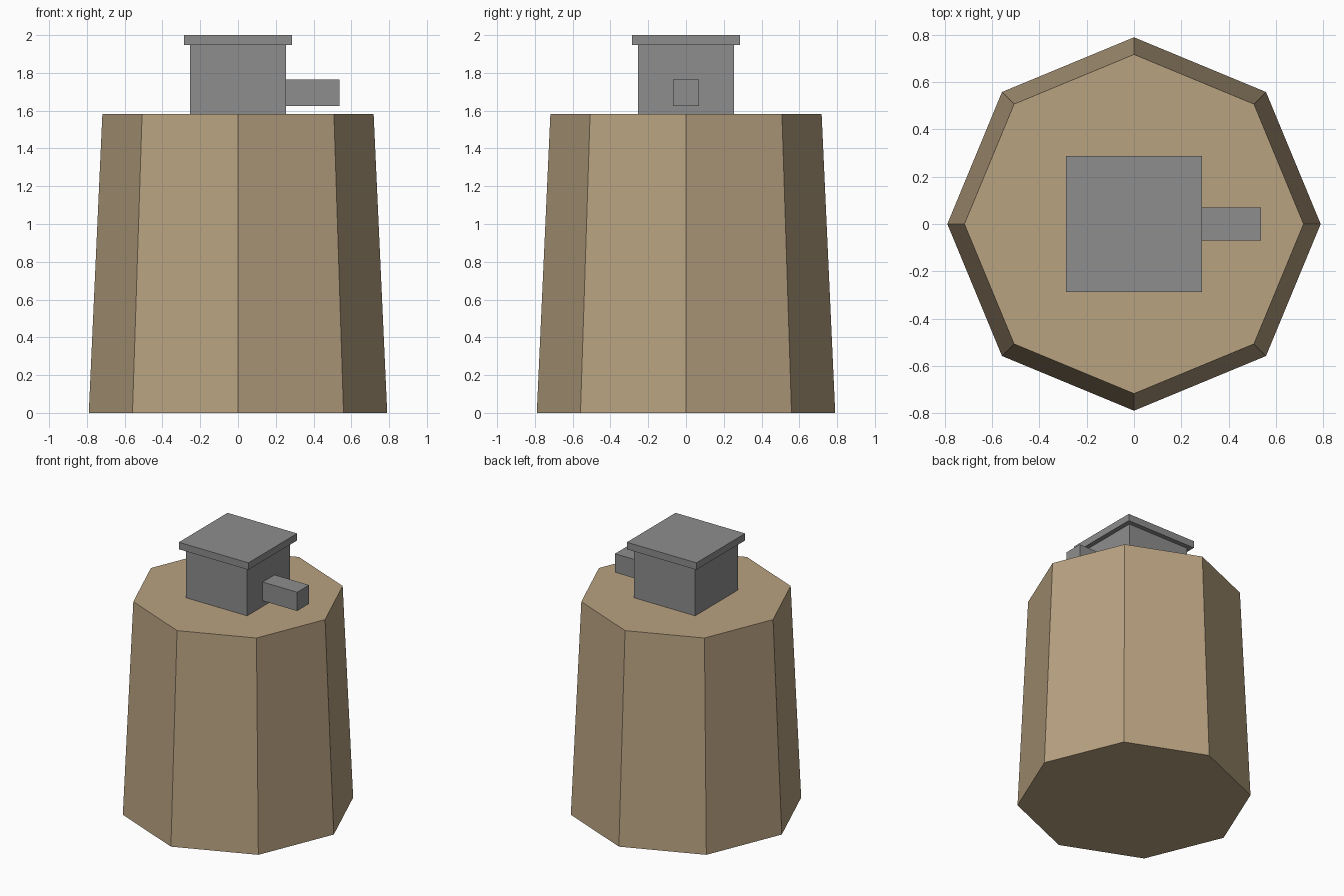
import bpy

cube = bpy.data.objects.get("Cube")
if cube:
    bpy.data.objects.remove(cube, do_unlink=True)


def material(name, color):
    mat = bpy.data.materials.new(name)
    mat.use_nodes = True
    mat.diffuse_color = color
    mat.node_tree.nodes["Principled BSDF"].inputs["Base Color"].default_value = color
    return mat


def box(name, low, high, mat):
    """Axis-aligned box between two corners."""
    center = [(a + b) / 2 for a, b in zip(low, high)]
    bpy.ops.mesh.primitive_cube_add(size=1, location=center)
    obj = bpy.context.object
    obj.name = name
    obj.scale = [b - a for a, b in zip(low, high)]
    bpy.ops.object.transform_apply(location=False, rotation=False, scale=True)
    obj.data.materials.append(mat)


tan = material("sandstone tan", (0.48, 0.36, 0.22, 1))
grey = material("metal grey", (0.27, 0.27, 0.275, 1))

BASE_TOP = 1.583
ROOF_BOTTOM = 1.948
BODY = 0.253
ROOF = 0.287

# Tapered eight-sided tower with corners on the axes
bpy.ops.mesh.primitive_cone_add(vertices=8, radius1=0.79, radius2=0.718,
                                depth=BASE_TOP, location=(0, 0, BASE_TOP / 2))
tower = bpy.context.object
tower.name = "tower_base"
tower.data.materials.append(tan)

# Gun housing, overhanging roof slab and barrel
box("turret_housing", (-BODY, -BODY, BASE_TOP), (BODY, BODY, ROOF_BOTTOM), grey)
box("turret_roof", (-ROOF, -ROOF, ROOF_BOTTOM), (ROOF, ROOF, 2), grey)
box("gun_barrel", (BODY, -0.07, 1.625), (0.537, 0.07, 1.765), grey)
